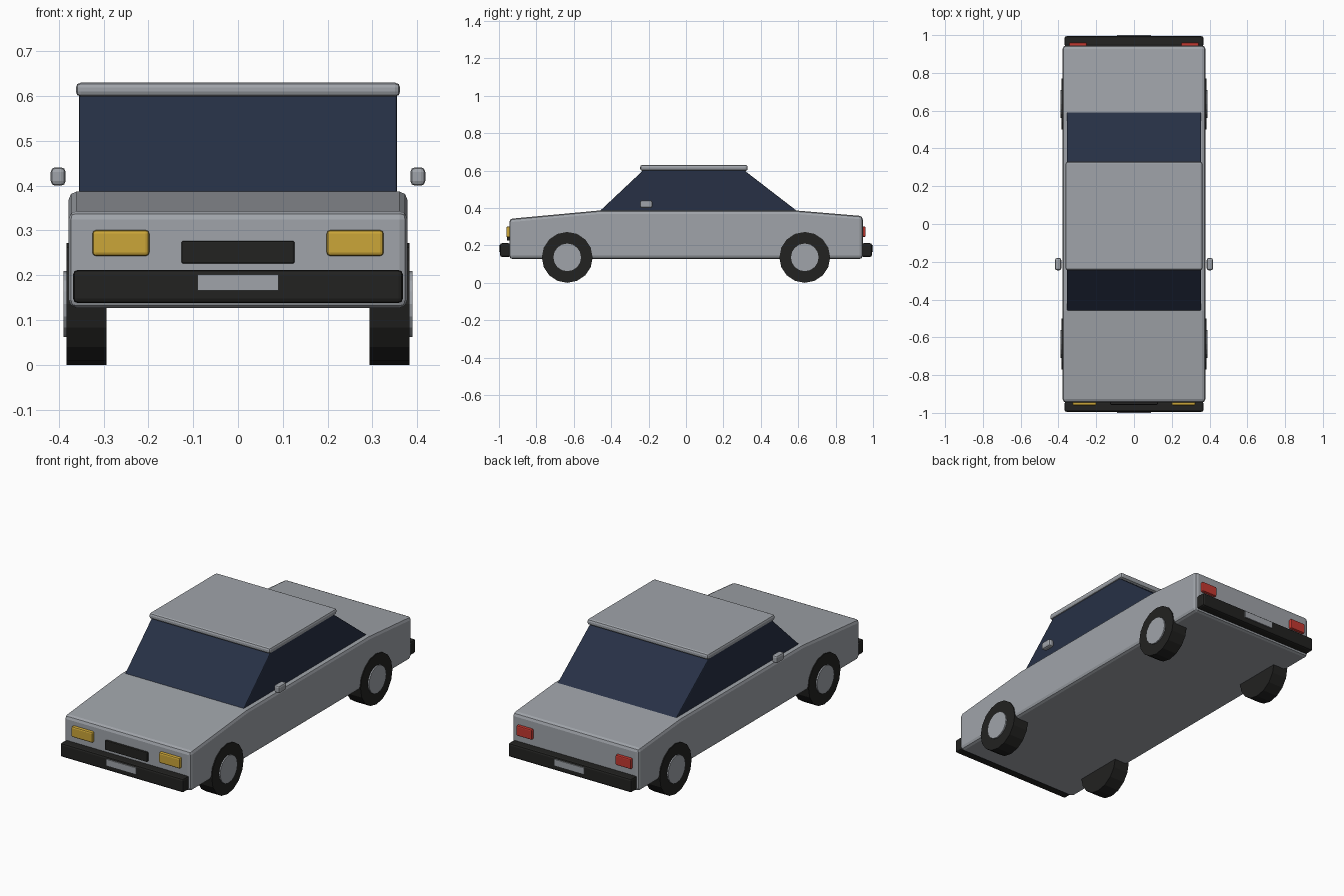
import bpy, bmesh, math
from mathutils import Matrix

cube = bpy.data.objects.get("Cube")
if cube:
    bpy.data.objects.remove(cube, do_unlink=True)


def material(name, rgb):
    m = bpy.data.materials.new(name)
    m.use_nodes = True
    m.diffuse_color = (*rgb, 1)
    m.node_tree.nodes["Principled BSDF"].inputs["Base Color"].default_value = (*rgb, 1)
    return m


SILVER = material("silver paint", (0.35, 0.37, 0.40))
GLASS = material("dark blue glass", (0.02, 0.03, 0.06))
BLACK = material("black rubber", (0.016, 0.016, 0.015))
AMBER = material("amber lamp", (0.60, 0.38, 0.04))
RED = material("red lamp", (0.55, 0.04, 0.03))


def finish(name, bm, mat, bevel=0, segments=2):
    bmesh.ops.recalc_face_normals(bm, faces=bm.faces)
    mesh = bpy.data.meshes.new(name)
    bm.to_mesh(mesh)
    bm.free()
    mesh.materials.append(mat)
    ob = bpy.data.objects.new(name, mesh)
    bpy.context.collection.objects.link(ob)
    if bevel:
        mod = ob.modifiers.new("Bevel", "BEVEL")
        mod.width = bevel
        mod.segments = segments
        mod.limit_method = "ANGLE"
        mod.angle_limit = math.radians(30)
    return ob


def box(name, x, y, z, mat, bevel=0):
    """Box given by its (min, max) range on each axis."""
    bm = bmesh.new()
    bmesh.ops.create_cube(bm, size=1)
    for v in bm.verts:
        v.co = [lo + (c + 0.5) * (hi - lo) for c, (lo, hi) in zip(v.co, (x, y, z))]
    return finish(name, bm, mat, bevel)


def side_profile(name, points, half_width, mat, bevel):
    """Extrude a (y, z) outline across the car."""
    bm = bmesh.new()
    face = bm.faces.new([bm.verts.new((-half_width, y, z)) for y, z in points])
    ext = bmesh.ops.extrude_face_region(bm, geom=[face])
    for v in ext["geom"]:
        if isinstance(v, bmesh.types.BMVert):
            v.co.x = half_width
    return finish(name, bm, mat, bevel)


def disc(name, x, y, z, radius, depth, sides, mat):
    bm = bmesh.new()
    bmesh.ops.create_cone(bm, cap_ends=True, segments=sides, radius1=radius,
                          radius2=radius, depth=depth)
    bm.transform(Matrix.Translation((x, y, z)) @ Matrix.Rotation(math.pi / 2, 4, "Y"))
    return finish(name, bm, mat)


# Body, glasshouse and roof
side_profile("body", [(-0.945, 0.127), (0.945, 0.127), (0.945, 0.357), (0.585, 0.387),
                      (-0.46, 0.387), (-0.945, 0.342)], 0.378, SILVER, 0.018)
side_profile("windows", [(-0.47, 0.375), (0.605, 0.375), (0.30, 0.61), (-0.22, 0.61)],
             0.355, GLASS, 0.005)
box("roof", (-0.362, 0.362), (-0.245, 0.33), (0.599, 0.63), SILVER, 0.011)

# Bumpers and number plates at both ends
for end, s in (("front", -1), ("rear", 1)):
    box(end + "_bumper", (-0.368, 0.368), sorted((s * 0.94, s * 0.994)), (0.138, 0.212),
        BLACK, 0.01)
    box(end + "_plate", (-0.09, 0.09), sorted((s * 0.991, s)), (0.166, 0.202), SILVER)

box("grille", (-0.126, 0.126), (-0.957, -0.93), (0.226, 0.277), BLACK, 0.004)

# Parts on both sides
for side, s in (("left", 1), ("right", -1)):
    box(side + "_headlight", sorted((s * 0.198, s * 0.325)), (-0.961, -0.93),
        (0.243, 0.301), AMBER, 0.008)
    box(side + "_tail_light", sorted((s * 0.25, s * 0.343)), (0.93, 0.961),
        (0.246, 0.301), RED, 0.006)
    box(side + "_mirror", sorted((s * 0.385, s * 0.418)), (-0.245, -0.18),
        (0.40, 0.441), SILVER, 0.01)
    for end, y in (("front", -0.635), ("rear", 0.635)):
        disc(f"{end}_{side}_tyre", s * 0.338, y, 0.136, 0.136, 0.09, 16, BLACK)
        disc(f"{end}_{side}_hub", s * 0.365, y, 0.136, 0.074, 0.05, 16, SILVER)
